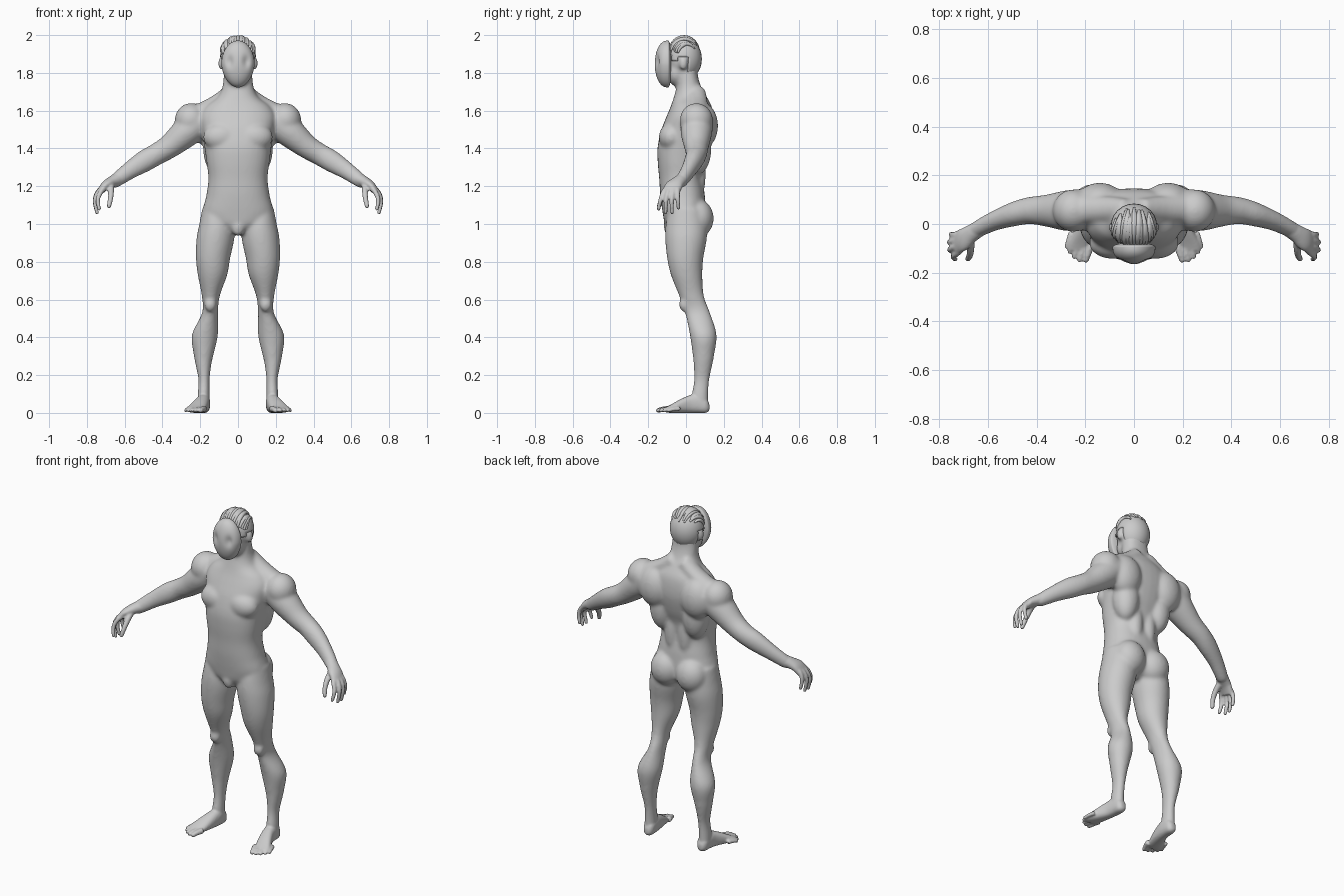
import bpy, bmesh, math, random
from mathutils import Vector, Matrix

if "Cube" in bpy.data.objects:
    bpy.data.objects.remove(bpy.data.objects["Cube"])

random.seed(4)
X, Y, Z = Vector((1, 0, 0)), Vector((0, 1, 0)), Vector((0, 0, 1))


def spline(rows, n=6):
    # Catmull-Rom through rows of any width
    p = [rows[0]] + list(rows) + [rows[-1]]
    out = []
    for i in range(1, len(p) - 2):
        for k in range(n):
            t = k / n
            out.append([0.5 * (2 * b + (c - a) * t + (2 * a - 5 * b + 4 * c - d) * t * t
                               + (3 * b - a - 3 * c + d) * t ** 3)
                        for a, b, c, d in zip(*p[i - 1:i + 3])])
    return out + [list(rows[-1])]


def loft(bm, rows, u=X, v=None, e=2.0, seg=24):
    # rows: x, y, z, half size along u, half size along v
    rows = spline(rows)
    rings = []
    for i, r in enumerate(rows):
        c, uu, vv = Vector(r[:3]), u, v
        if v is None:
            t = (Vector(rows[min(i + 1, len(rows) - 1)][:3]) - Vector(rows[max(i - 1, 0)][:3])).normalized()
            uu = (u - t * u.dot(t)).normalized()
            vv = t.cross(uu)
        ring = []
        for k in range(seg):
            a = 2 * math.pi * k / seg
            ca, sa = math.cos(a), math.sin(a)
            ca = math.copysign(abs(ca) ** (2 / e), ca)
            sa = math.copysign(abs(sa) ** (2 / e), sa)
            ring.append(bm.verts.new(c + uu * r[3] * ca + vv * r[4] * sa))
        rings.append(ring)
    for a, b in zip(rings, rings[1:]):
        for k in range(seg):
            j = (k + 1) % seg
            bm.faces.new((a[k], a[j], b[j], b[k]))
    bm.faces.new(rings[0])
    bm.faces.new(rings[-1])


def column(bm, rows, e=2.0):
    # rows: z, centre x, half width, front y, back y
    loft(bm, [(cx, (f + b) / 2, z, hw, (b - f) / 2) for z, cx, hw, f, b in rows], X, Y, e, 32)


def blob(bm, c, r):
    m = Matrix.Translation(c) @ Matrix.Diagonal((*r, 1))
    return bmesh.ops.create_uvsphere(bm, u_segments=24, v_segments=16, radius=1, matrix=m)['verts']


def digit(bm, pts, r, u):
    loft(bm, [(*p, r * (1 - 0.12 * i), r * (1 - 0.12 * i)) for i, p in enumerate(pts)], u, seg=12)
    k = r * (1 - 0.12 * (len(pts) - 1))
    blob(bm, pts[-1], (k, k, k))


def mirror_all(bm):
    g = bmesh.ops.duplicate(bm, geom=bm.verts[:] + bm.edges[:] + bm.faces[:])['geom']
    for v in g:
        if isinstance(v, bmesh.types.BMVert):
            v.co.x *= -1


def finish(bm, name):
    bmesh.ops.recalc_face_normals(bm, faces=bm.faces[:])
    me = bpy.data.meshes.new(name)
    bm.to_mesh(me)
    bm.free()
    for p in me.polygons:
        p.use_smooth = True
    ob = bpy.data.objects.new(name, me)
    bpy.context.collection.objects.link(ob)
    return ob


def fuse(ob, voxel, iterations):
    m = ob.modifiers.new('fuse', 'REMESH')
    m.mode, m.voxel_size, m.use_smooth_shade = 'VOXEL', voxel, True
    s = ob.modifiers.new('soften', 'SMOOTH')
    s.factor, s.iterations = 0.5, iterations
    bpy.ops.object.select_all(action='DESELECT')
    ob.select_set(True)
    bpy.context.view_layer.objects.active = ob
    bpy.ops.object.convert(target='MESH')


# Legs, arms and paired muscles, built on +x then mirrored
bm = bmesh.new()
column(bm, [(1.08, .12, .07, -.09, .09), (1.0, .113, .092, -.107, .11), (.92, .12, .1, -.11, .11),
            (.82, .132, .091, -.1, .092), (.73, .135, .078, -.08, .087), (.62, .144, .048, -.037, .095),
            (.53, .148, .042, -.005, .128), (.414, .175, .069, .02, .162), (.31, .182, .053, .035, .15),
            (.255, .183, .042, .04, .14), (.175, .18, .03, .042, .124), (.095, .182, .032, .03, .118),
            (.03, .182, .034, .03, .12)])
loft(bm, [(.2, .06, 1.55, .085, .085), (.275, .055, 1.485, .084, .08), (.36, .055, 1.413, .066, .064),
          (.43, .055, 1.37, .056, .058), (.495, .04, 1.333, .05, .058), (.575, .012, 1.282, .04, .047),
          (.65, -.025, 1.228, .034, .037), (.67, -.04, 1.215, .03, .03)], Y)
loft(bm, [(.03, .055, 1.70, .05, .045), (.12, .06, 1.635, .055, .045), (.23, .06, 1.575, .06, .05)], Y)
for c, r in [((.25, .055, 1.55), (.085, .088, .09)),      # shoulder
             ((.087, -.078, 1.46), (.098, .066, .075)),   # chest
             ((.14, .09, 1.52), (.1, .08, .12)),          # shoulder blade
             ((.11, .06, 1.4), (.075, .075, .14)),        # flank
             ((.045, .06, 1.27), (.045, .045, .15)),      # lower back
             ((.085, .065, 1.03), (.092, .082, .1)),      # buttock
             ((.147, -.012, .575), (.032, .025, .04)),    # kneecap
             ((.092, -.014, 1.85), (.014, .022, .036))]:  # ear
    blob(bm, c, r)
mirror_all(bm)

# Torso, neck and skull
column(bm, [(.945, 0, .04, -.07, .04), (.99, 0, .13, -.108, .095), (1.05, 0, .187, -.122, .105),
            (1.15, 0, .168, -.136, .1), (1.24, 0, .157, -.142, .088), (1.33, 0, .167, -.15, .098),
            (1.41, 0, .178, -.15, .125), (1.5, 0, .192, -.13, .145), (1.57, 0, .2, -.103, .145),
            (1.625, 0, .17, -.08, .135), (1.67, 0, .11, -.065, .112), (1.72, 0, .084, -.052, .083),
            (1.78, 0, .076, -.048, .064), (1.84, 0, .07, -.05, .06)], 2.3)
blob(bm, (0, -.088, .985), (.036, .03, .05))
blob(bm, (0, -.012, 1.872), (.088, .089, .11))
blob(bm, (0, -.052, 1.80), (.07, .05, .07))
body = finish(bm, 'body')
fuse(body, .009, 9)

# Hands and feet
bm = bmesh.new()
loft(bm, [(.635, -.018, 1.238, .034, .034), (.67, -.04, 1.222, .037, .03), (.705, -.065, 1.2, .046, .024),
          (.735, -.08, 1.165, .046, .016)], Y)
for knuckle, bend, tip in [((.722, -.115, 1.175), (.742, -.134, 1.13), (.735, -.145, 1.08)),
                           ((.735, -.092, 1.175), (.757, -.106, 1.125), (.746, -.108, 1.06)),
                           ((.737, -.068, 1.175), (.758, -.075, 1.125), (.747, -.074, 1.06)),
                           ((.732, -.045, 1.18), (.75, -.043, 1.135), (.742, -.04, 1.085))]:
    digit(bm, [(.69, -.06 + (knuckle[1] + .08) * .5, 1.2), knuckle, bend, tip], .0155, Y)
digit(bm, [(.672, -.06, 1.21), (.672, -.1, 1.175), (.675, -.128, 1.135), (.683, -.143, 1.095)], .0185, Y)
loft(bm, [(.18, .124, .03, .014, .016), (.18, .105, .04, .03, .04), (.182, .06, .05, .035, .05),
          (.188, .02, .047, .037, .047), (.203, -.03, .036, .043, .036), (.222, -.08, .022, .048, .022),
          (.232, -.108, .016, .042, .014)], X, Z, 2.4)
for x, y, r in [(.198, -.147, .017), (.224, -.148, .0135), (.246, -.135, .013), (.264, -.115, .0125),
                (.277, -.092, .012)]:
    digit(bm, [(x - .02, y + .06, .022), (x - .008, y + .025, .019), (x, y, .013)], r, X)
mirror_all(bm)
bm.from_mesh(body.data)
bpy.data.objects.remove(body)
fuse(finish(bm, 'body'), .006, 3)

# Blank egg-shaped face plate with shallow eye sockets
bm = bmesh.new()
bmesh.ops.create_uvsphere(bm, u_segments=64, v_segments=48, radius=1)
for v in bm.verts:
    a, b, c = v.co
    x = .088 * a * (1 + .1 * min(c, 0))
    z = 1.847 + .124 * c
    y = -.095 + (-.07 * abs(b) ** .85 if b < 0 else .02 * b)
    if b < 0:
        y += .013 * math.exp(-((abs(x) - .044) / .018) ** 2 - ((z - 1.86) / .03) ** 2)
    v.co = (x, y, z)
finish(bm, 'face_plate')

# Short hair cap, trimmed around the face and ears
HC, HR = Vector((0, -.01, 1.874)), Vector((.096, .094, .115))
bm = bmesh.new()
blob(bm, HC, HR)
bmesh.ops.subdivide_edges(bm, edges=bm.edges[:], cuts=1, use_grid_fill=True)


def bare(p):
    low = 1.935 if p.y < -.078 else 1.86 if p.y < -.045 else 1.885 if p.y < .012 else 1.785
    return p.z < low


bmesh.ops.delete(bm, geom=[f for f in bm.faces if bare(f.calc_center_median())], context='FACES')
cap = finish(bm, 'hair_cap')
s = cap.modifiers.new('thickness', 'SOLIDIFY')
s.thickness, s.offset = .012, -1

# Swept-back locks from the forehead over the crown
bm = bmesh.new()
for i in range(17):
    lat = math.radians(-64 + 8 * i)
    start, end = math.radians(random.uniform(26, 40)), math.radians(random.uniform(120, 150))
    sway, wide = random.uniform(-.25, .25), random.uniform(.011, .015)
    rows = []
    for k in range(6):
        t = k / 5
        a = start + (end - start) * t
        b = lat * (1 - .25 * t) + sway * t * .6
        d = Vector((math.sin(b), -math.cos(a) * math.cos(b), math.sin(a) * math.cos(b)))
        p = HC + Vector((d.x * HR.x, d.y * HR.y, d.z * HR.z))
        w = wide * (.2 + .95 * math.sin(math.pi * (.1 + .85 * t)))
        rows.append((*p, w, w * .75))
    loft(bm, rows, X, seg=8)
finish(bm, 'hair_locks')
